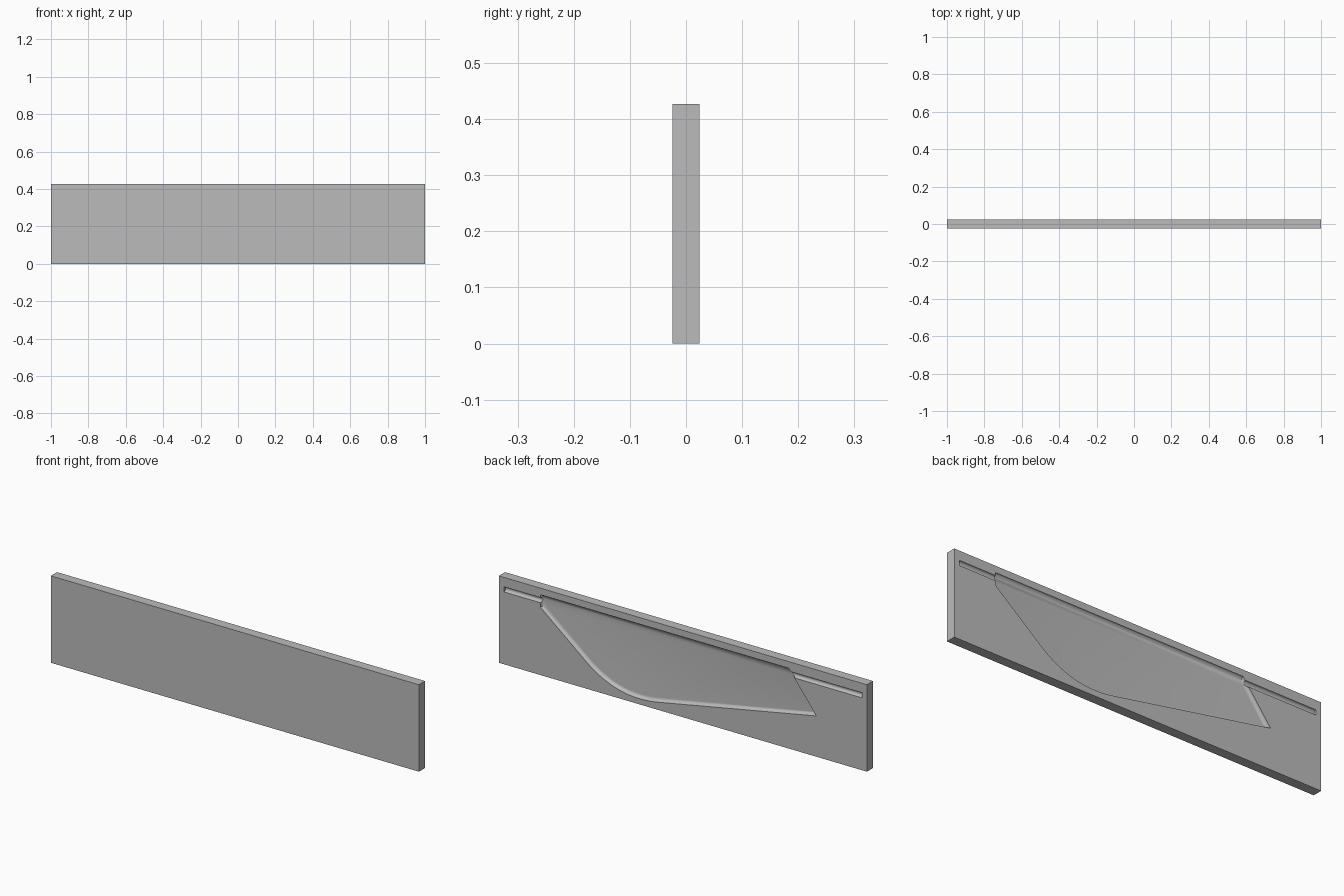
import bpy, bmesh, math
from mathutils import Vector, Matrix
from mathutils.geometry import intersect_line_line_2d

cube = bpy.data.objects.get("Cube")
if cube:
    bpy.data.objects.remove(cube)

LENGTH, THICK, HEIGHT = 2.0, 0.048, 0.427
FACE = THICK / 2            # back face, which carries the cavity
DEPTH = 0.017

grey = bpy.data.materials.new("mid_grey")
grey.use_nodes = True
grey.diffuse_color = (0.5, 0.5, 0.5, 1)
grey.node_tree.nodes["Principled BSDF"].inputs["Base Color"].default_value = (0.5, 0.5, 0.5, 1)


def make_object(name, bm):
    bmesh.ops.recalc_face_normals(bm, faces=bm.faces)
    mesh = bpy.data.meshes.new(name)
    bm.to_mesh(mesh)
    bm.free()
    mesh.materials.append(grey)
    obj = bpy.data.objects.new(name, mesh)
    bpy.context.collection.objects.link(obj)
    return obj


def inset(points, widths):
    """Move every edge of a counter-clockwise outline inward by its own width."""
    lines = []
    for i, a in enumerate(points):
        d = (points[(i + 1) % len(points)] - a).normalized()
        lines.append((a + Vector((-d.y, d.x)) * widths[i], d))
    result = []
    for i, (p, d) in enumerate(lines):
        q, e = lines[i - 1]
        cross = e.x * d.y - e.y * d.x
        if abs(cross) < 1e-5:
            result.append(p)
        else:
            w = p - q
            result.append(q + e * ((w.x * d.y - w.y * d.x) / cross))
    return result


# Plate
bm = bmesh.new()
bmesh.ops.create_cube(bm, size=1, matrix=Matrix.Translation((0, 0, HEIGHT / 2))
                      @ Matrix.Diagonal((LENGTH, THICK, HEIGHT, 1)))
plate = make_object("mould_plate", bm)

# Fin outline in x and z, counter-clockwise: top edge first, then tail, belly and nose
outline = [Vector(p) for p in ((0.775, 0.395), (-0.575, 0.395), (-0.725, 0.20))]
start, control, end = Vector((0.137, 0.037)), Vector((0.359, -0.004)), Vector((0.53, 0.135))
STEPS = 16
for i in range(STEPS + 1):
    t = i / STEPS
    outline.append(start * (1 - t) ** 2 + control * 2 * t * (1 - t) + end * t ** 2)
outline.append(Vector((0.775, 0.333)))

# Cavity cutter: stacked insets give rounded walls, wider along the top edge
widths = [0.035] + [0.016] * (len(outline) - 1)
levels = [(0, FACE + 0.01)]
ROUND = 8
for k in range(ROUND + 1):
    a = k / ROUND * math.pi / 2
    levels.append((1 - math.cos(a), FACE - DEPTH * math.sin(a)))
bm = bmesh.new()
rings = []
for share, y in levels:
    if rings and share == 0:
        continue
    ring = inset(outline, [w * share for w in widths])
    rings.append([bm.verts.new((p.x, y, p.y)) for p in ring])
for low, high in zip(rings, rings[1:]):
    for i in range(len(low)):
        j = (i + 1) % len(low)
        bm.faces.new((low[i], low[j], high[j], high[i]))
bm.faces.new(rings[0])
bm.faces.new(rings[-1])
cavity = make_object("fin_cavity_cutter", bm)

# Rod channel cutter running through the top of the cavity
bm = bmesh.new()
bmesh.ops.create_cone(bm, cap_ends=True, segments=32, radius1=0.0125, radius2=0.0125, depth=1.944,
                      matrix=Matrix.Translation((0, FACE, 0.368)) @ Matrix.Rotation(math.pi / 2, 4, 'Y'))
channel = make_object("rod_channel_cutter", bm)

# Cut the plate
bpy.ops.object.select_all(action='DESELECT')
plate.select_set(True)
bpy.context.view_layer.objects.active = plate
for cutter in (cavity, channel):
    cutter.hide_render = True
    mod = plate.modifiers.new(cutter.name, 'BOOLEAN')
    mod.operation = 'DIFFERENCE'
    mod.solver = 'EXACT'
    mod.object = cutter
    bpy.ops.object.modifier_apply(modifier=mod.name)
    bpy.data.objects.remove(cutter)

bpy.ops.object.shade_smooth_by_angle(angle=math.radians(30))
